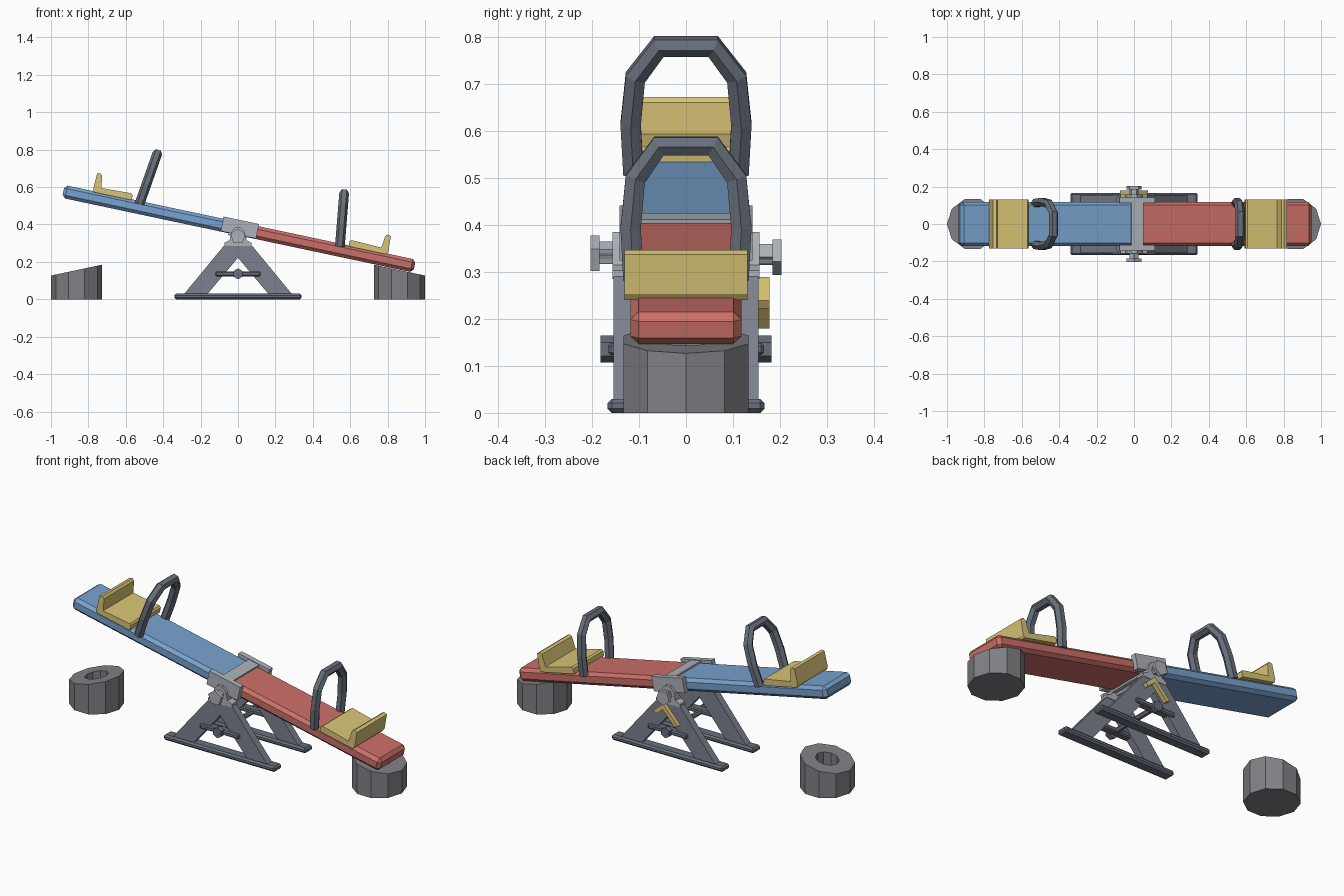
import bpy, bmesh
from math import radians, cos, sin, pi, tan
from mathutils import Matrix, Vector

if "Cube" in bpy.data.objects:
    bpy.data.objects.remove(bpy.data.objects["Cube"])

ANG = radians(12)
TILT = Matrix.Translation((0.005, 0, 0.377)) @ Matrix.Rotation(ANG, 4, 'Y')
FLAT = Matrix.Identity(4)


def material(name, rgb):
    m = bpy.data.materials.new(name)
    m.diffuse_color = (*rgb, 1)
    m.use_nodes = True
    m.node_tree.nodes["Principled BSDF"].inputs["Base Color"].default_value = m.diffuse_color
    return m


BLUE = material("blue_paint", (0.19, 0.36, 0.62))
RED = material("red_paint", (0.60, 0.16, 0.14))
YELLOW = material("yellow_paint", (0.70, 0.56, 0.18))
STEEL = material("dark_steel", (0.14, 0.16, 0.20))
FRAME = material("frame_steel", (0.20, 0.22, 0.27))
ZINC = material("light_metal", (0.42, 0.45, 0.49))
RUBBER = material("rubber", (0.22, 0.22, 0.24))


def finish(name, bm, mat, matrix=FLAT, bevel=0):
    if bevel:
        bmesh.ops.bevel(bm, geom=bm.edges[:], offset=bevel, segments=1,
                        affect='EDGES', clamp_overlap=True)
    bmesh.ops.recalc_face_normals(bm, faces=bm.faces[:])
    bm.transform(matrix)
    me = bpy.data.meshes.new(name)
    bm.to_mesh(me)
    bm.free()
    me.materials.append(mat)
    ob = bpy.data.objects.new(name, me)
    bpy.context.collection.objects.link(ob)
    return ob


def loft(name, rings, mat, matrix=FLAT, bevel=0):
    """Skin a list of equal-length rings and cap both ends."""
    bm = bmesh.new()
    vs = [[bm.verts.new(p) for p in r] for r in rings]
    n = len(vs[0])
    for a, b in zip(vs, vs[1:]):
        for i in range(n):
            bm.faces.new((a[i], a[(i + 1) % n], b[(i + 1) % n], b[i]))
    bm.faces.new(vs[0])
    bm.faces.new(vs[-1])
    return finish(name, bm, mat, matrix, bevel)


def prism(name, profile, y0, y1, mat, matrix=FLAT, bevel=0):
    """Extrude an x-z profile from y0 to y1."""
    return loft(name, [[(x, y, z) for x, z in profile] for y in (y0, y1)],
                mat, matrix, bevel)


def box(name, x0, x1, y0, y1, z0, z1, mat, matrix=FLAT, bevel=0):
    return prism(name, [(x0, z0), (x1, z0), (x1, z1), (x0, z1)],
                 y0, y1, mat, matrix, bevel)


def ngon(n, r, cz, start):
    return [(r * cos(start + 2 * pi * i / n), cz + r * sin(start + 2 * pi * i / n))
            for i in range(n)]


# Plank halves
box("plank_blue", -0.96, 0.015, -0.118, 0.118, -0.035, 0.035, BLUE, TILT, 0.017)
box("plank_red", -0.015, 0.96, -0.118, 0.118, -0.035, 0.035, RED, TILT, 0.017)

SEAT = [(0.593, 0.03), (0.593, 0.058), (0.602, 0.066), (0.765, 0.06), (0.774, 0.126),
        (0.786, 0.136), (0.803, 0.130), (0.806, 0.045), (0.798, 0.03)]
HOOP = [(0.112, 0.02), (0.118, 0.13), (0.108, 0.235), (0.058, 0.304)]

for side, word in ((-1, "left"), (1, "right")):
    mirror = TILT @ Matrix.Diagonal((side, 1, 1, 1))

    # Seat with low backrest
    prism(word + "_seat", SEAT, -0.131, 0.131, YELLOW, mirror)

    # Grab handle, six-sided hoop leaning slightly toward the pivot
    half = [Vector((0.55 - 0.13 * v, y, v)) for y, v in HOOP]
    path = half + [Vector((p.x, -p.y, p.z)) for p in reversed(half)]
    plane_n = Vector((1, 0, 0.13)).normalized()
    rings = []
    for i, p in enumerate(path):
        d0 = (p - path[max(i - 1, 0)]).normalized()
        d1 = (path[min(i + 1, len(path) - 1)] - p).normalized()
        w = (d0 + d1).normalized().cross(plane_n)
        rings.append([p + 0.026 * cos(k * pi / 3) * plane_n
                      + 0.025 * sin(k * pi / 3) * w for k in range(6)])
    loft(word + "_handle", rings, STEEL, mirror)

    # Rubber stop, ten sides, slanted top with a well
    def ring(r, z, slant):
        pts = []
        for k in range(10):
            x = r * cos(k * pi / 5)
            pts.append((side * 0.863 + x, 1.02 * r * sin(k * pi / 5),
                        z - slant * side * x * tan(ANG)))
        return pts
    loft(word + "_bumper", [ring(0.137, 0, 0), ring(0.137, 0.156, 1),
                            ring(0.06, 0.156, 1), ring(0.06, 0.06, 0)], RUBBER)

A_FRAME = [(-0.295, 0.02), (-0.06, 0.305), (0.06, 0.305), (0.295, 0.02),
           (0.17, 0.02), (0, 0.222), (-0.17, 0.02)]
BEARING = [(-0.072, 0.285), (0.072, 0.285), (0.072, 0.303), (0.045, 0.315),
           (0.036, 0.36), (0.015, 0.385), (-0.015, 0.385), (-0.036, 0.36),
           (-0.045, 0.315), (-0.072, 0.303)]

for s, word in ((-1, "front"), (1, "back")):
    # Foot bar, A-shaped stand and cross brace
    box(word + "_foot", -0.34, 0.34, s * 0.103, s * 0.167, 0, 0.03, STEEL, bevel=0.009)
    prism(word + "_stand", A_FRAME, s * 0.115, s * 0.155, FRAME)
    box(word + "_brace", -0.12, 0.12, s * 0.122, s * 0.166, 0.123, 0.149, STEEL, bevel=0.006)
    prism(word + "_brace_bolt", ngon(6, 0.029, 0.136, pi / 6), s * 0.155, s * 0.182, STEEL)

    # Bearing, nut and five-sided end cap of the pivot
    prism(word + "_bearing", BEARING, s * 0.112, s * 0.157, ZINC)
    prism(word + "_nut", ngon(5, 0.025, 0.34, -s * pi / 2), s * 0.15, s * 0.186, ZINC)
    prism(word + "_cap", ngon(5, 0.042, 0.336, -s * pi / 2), s * 0.184, s * 0.203, ZINC)

    # Saddle cheek holding the plank
    box(word + "_cheek", -0.093, 0.1, s * 0.112, s * 0.142, -0.032, 0.047, ZINC, TILT)

# Strap over and under the plank, axle and tie rod
box("saddle_strap", -0.028, 0.037, -0.13, 0.13, 0.03, 0.044, ZINC, TILT)
box("saddle_base", -0.05, 0.05, -0.115, 0.115, -0.045, -0.03, ZINC, TILT)
prism("pivot_axle", ngon(6, 0.022, 0.336, 0), -0.19, 0.19, ZINC)
prism("tie_rod", ngon(6, 0.014, 0.136, 0), -0.16, 0.16, STEEL)

# Bent yellow marker on the back stand
prism("back_marker", [(-0.075, 0.19), (-0.055, 0.18), (0.018, 0.258), (0.062, 0.222),
                      (0.074, 0.24), (0.018, 0.29)], 0.153, 0.178, YELLOW)
